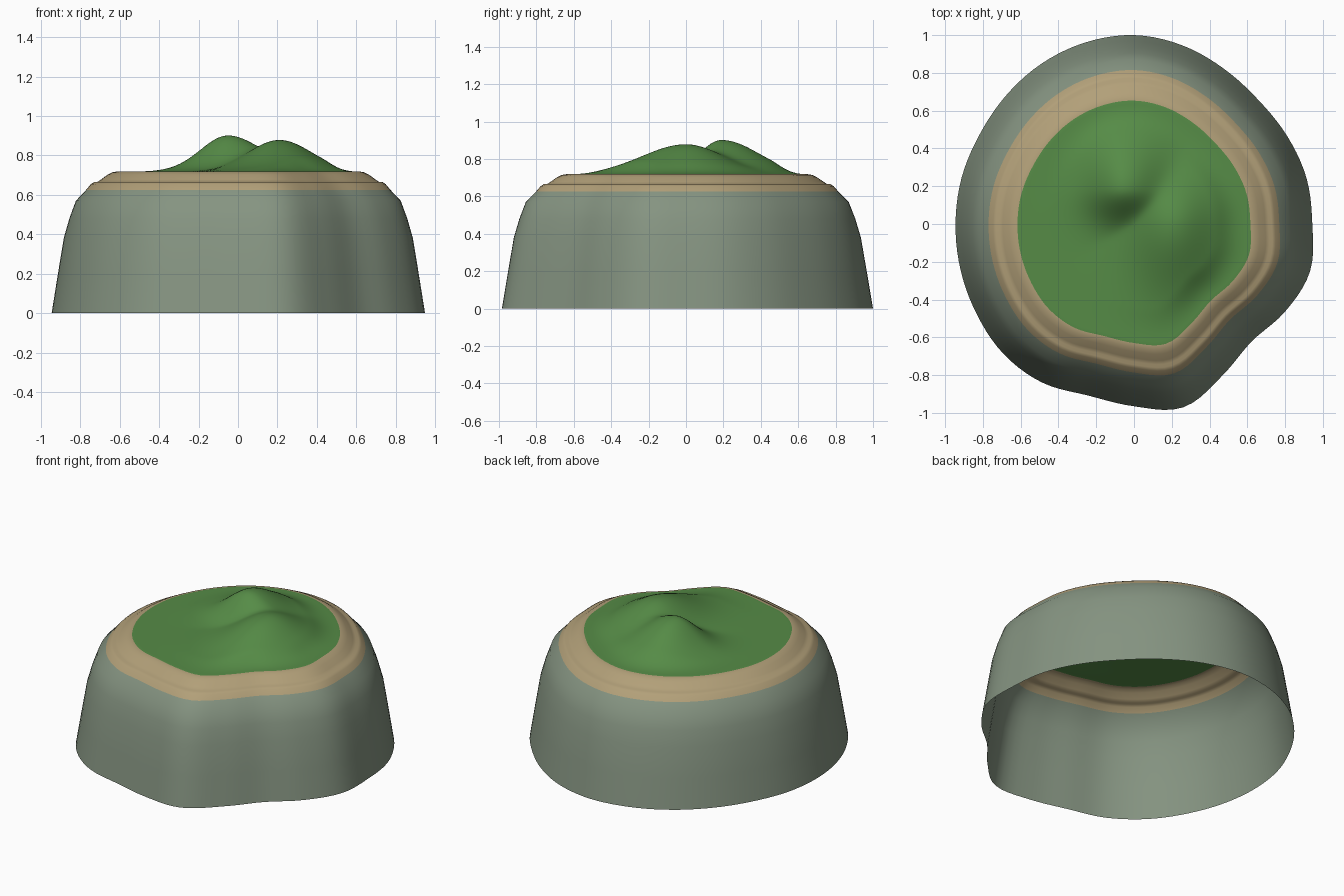
import bpy, bmesh, math

if "Cube" in bpy.data.objects:
    bpy.data.objects.remove(bpy.data.objects["Cube"])

SEG = 120

# Outline radius every 15 degrees, counter-clockwise from +x
OUTLINE = [.944, .945, .935, .93, .95, .98, 1.0, .995, .98, .96, .945, .945,
           .945, .95, .96, .975, .97, .94, .965, 1.005, .93, .88, .925, .965]

# Cliff and beach profile: (scale of outline, height)
PROFILE = [(1, 0), (.968, .19), (.935, .38), (.905, .48), (.87, .57), (.815, .625),
           (.79, .654), (.772, .665), (.755, .665), (.735, .678), (.70, .702),
           (.675, .714), (.653, .718)]
ROCK_RINGS = 5
SAND_RINGS = len(PROFILE) - 1
GRASS_RINGS = 32


def material(name, rgb):
    m = bpy.data.materials.new(name)
    m.diffuse_color = (*rgb, 1)
    m.use_nodes = True
    m.node_tree.nodes["Principled BSDF"].inputs["Base Color"].default_value = m.diffuse_color
    return m


def radius(t):
    """Smooth closed curve through the outline radii."""
    n = len(OUTLINE)
    f = t / (2 * math.pi) * n
    i = int(f)
    u = f - i
    a, b, c, d = (OUTLINE[(i + k) % n] for k in (-1, 0, 1, 2))
    return b + .5 * u * (c - a + u * (2*a - 5*b + 4*c - d + u * (3*(b - c) + d - a)))


def bump(x, y, cx, cy, h, left, right, front, back):
    """Lopsided rounded hill with a different spread on each side."""
    dx, dy = x - cx, y - cy
    sx = left if dx < 0 else right
    sy = front if dy < 0 else back
    return h * math.exp(-.5 * ((dx / sx) ** 2 + (dy / sy) ** 2))


def hills(x, y, s):
    a = bump(x, y, -.05, .19, .183, .14, .17, .12, .20)
    b = bump(x, y, .21, 0, .160, .16, .165, .235, .20)
    k = min(1, max(0, (.653 - s) / .2))
    return .718 + (a ** 4 + b ** 4) ** .25 * k * k * (3 - 2 * k)


bm = bmesh.new()
rings = []
angles = [2 * math.pi * i / SEG for i in range(SEG)]

# Cliff wall and beach rings
for s, z in PROFILE:
    rings.append([bm.verts.new((s * radius(t) * math.cos(t), s * radius(t) * math.sin(t), z))
                  for t in angles])

# Grassy hilltop rings
for j in range(1, GRASS_RINGS):
    s = .653 * (1 - j / GRASS_RINGS)
    ring = []
    for t in angles:
        x, y = s * radius(t) * math.cos(t), s * radius(t) * math.sin(t)
        ring.append(bm.verts.new((x, y, hills(x, y, s))))
    rings.append(ring)

# Bridge the rings, colouring by band
for j, (lo, hi) in enumerate(zip(rings, rings[1:])):
    mat = 0 if j < ROCK_RINGS else 1 if j < SAND_RINGS else 2
    for i in range(SEG):
        k = (i + 1) % SEG
        bm.faces.new((lo[i], lo[k], hi[k], hi[i])).material_index = mat

# Close the hilltop centre
centre = bm.verts.new((0, 0, hills(0, 0, 0)))
for i in range(SEG):
    bm.faces.new((rings[-1][i], rings[-1][(i + 1) % SEG], centre)).material_index = 2

for f in bm.faces:
    f.smooth = True
mesh = bpy.data.meshes.new("island")
bm.to_mesh(mesh)
bm.free()
for name, rgb in (("grey_green_rock", (.235, .295, .22)),
                  ("sand", (.445, .35, .19)),
                  ("grass_green", (.092, .26, .062))):
    mesh.materials.append(material(name, rgb))
island = bpy.data.objects.new("island", mesh)
bpy.context.collection.objects.link(island)
